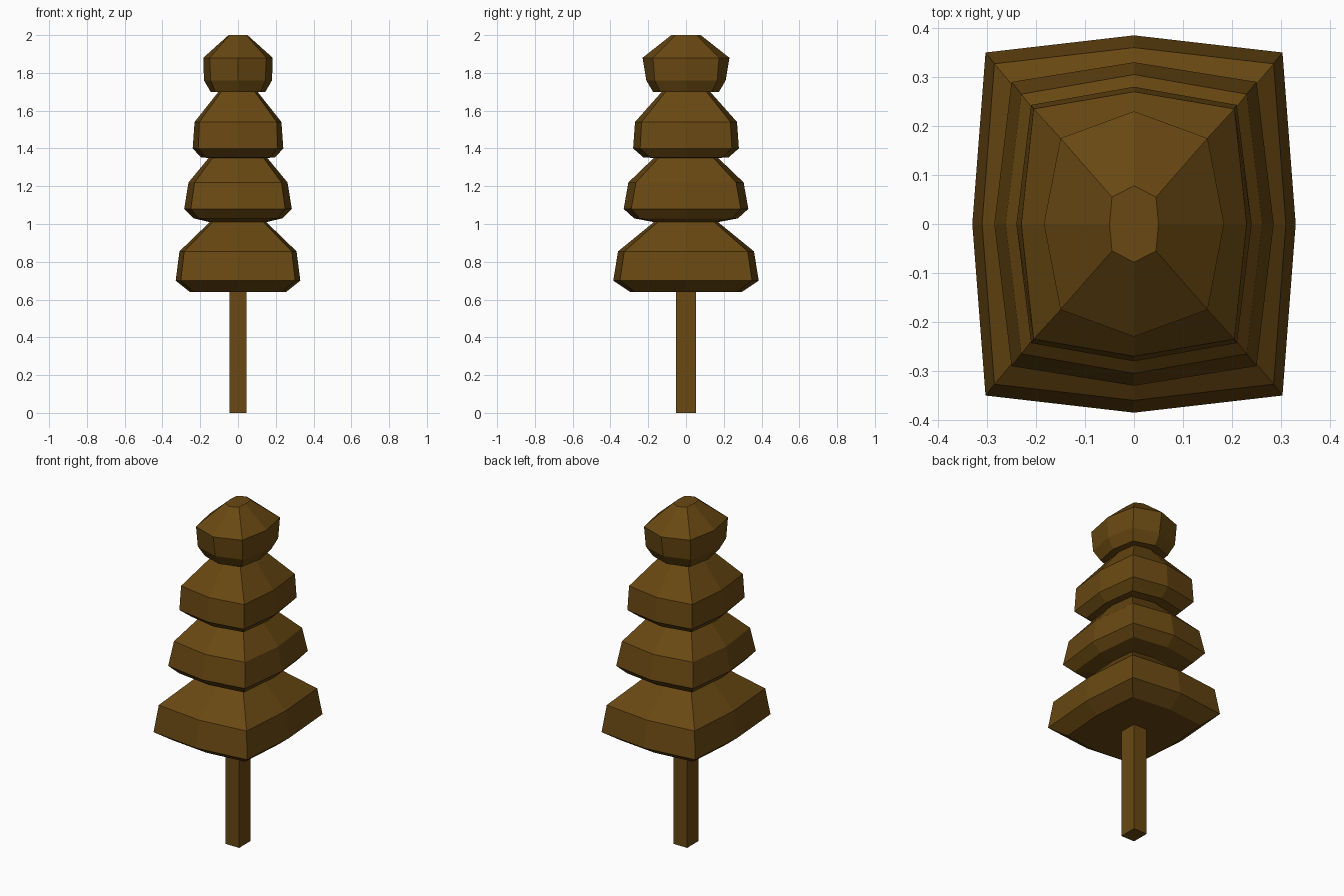
import bpy, bmesh

mat = bpy.data.materials.new("brown")
mat.diffuse_color = (0.14, 0.065, 0.006, 1)


def add_object(name, bm):
    bmesh.ops.recalc_face_normals(bm, faces=bm.faces)
    mesh = bpy.data.meshes.new(name)
    bm.to_mesh(mesh)
    bm.free()
    mesh.materials.append(mat)
    obj = bpy.data.objects.new(name, mesh)
    bpy.context.collection.objects.link(obj)
    return obj


# Foliage: stacked eight-point rings (z, mid x, mid y, corner x, corner y)
rings = [
    (0.64, 0.255, 0.295, 0.235, 0.27),
    (0.70, 0.33, 0.385, 0.303, 0.35),
    (0.855, 0.31, 0.36, 0.285, 0.327),
    (1.01, 0.15, 0.17, 0.135, 0.15),
    (1.03, 0.235, 0.275, 0.21, 0.245),
    (1.08, 0.285, 0.33, 0.25, 0.29),
    (1.22, 0.262, 0.305, 0.23, 0.265),
    (1.35, 0.155, 0.17, 0.135, 0.145),
    (1.352, 0.195, 0.225, 0.17, 0.19),
    (1.40, 0.24, 0.28, 0.21, 0.243),
    (1.54, 0.23, 0.27, 0.205, 0.235),
    (1.698, 0.105, 0.13, 0.09, 0.11),
    (1.70, 0.145, 0.175, 0.12, 0.135),
    (1.76, 0.18, 0.21, 0.145, 0.165),
    (1.88, 0.184, 0.23, 0.15, 0.175),
    (2.00, 0.05, 0.078, 0.045, 0.055),
]
bm = bmesh.new()
loops = []
for z, mx, my, cx, cy in rings:
    pts = [(mx, 0), (cx, cy), (0, my), (-cx, cy),
           (-mx, 0), (-cx, -cy), (0, -my), (cx, -cy)]
    loops.append([bm.verts.new((x, y, z)) for x, y in pts])
for a, b in zip(loops, loops[1:]):
    for i in range(8):
        j = (i + 1) % 8
        bm.faces.new((a[i], a[j], b[j], b[i]))
bm.faces.new(loops[0])
bm.faces.new(loops[-1])
add_object("foliage", bm)

# Trunk: plain square post
bm = bmesh.new()
bmesh.ops.create_cube(bm, size=1)
for v in bm.verts:
    v.co = (v.co.x * 0.088, v.co.y * 0.104, (v.co.z + 0.5) * 0.64)
add_object("trunk", bm)
